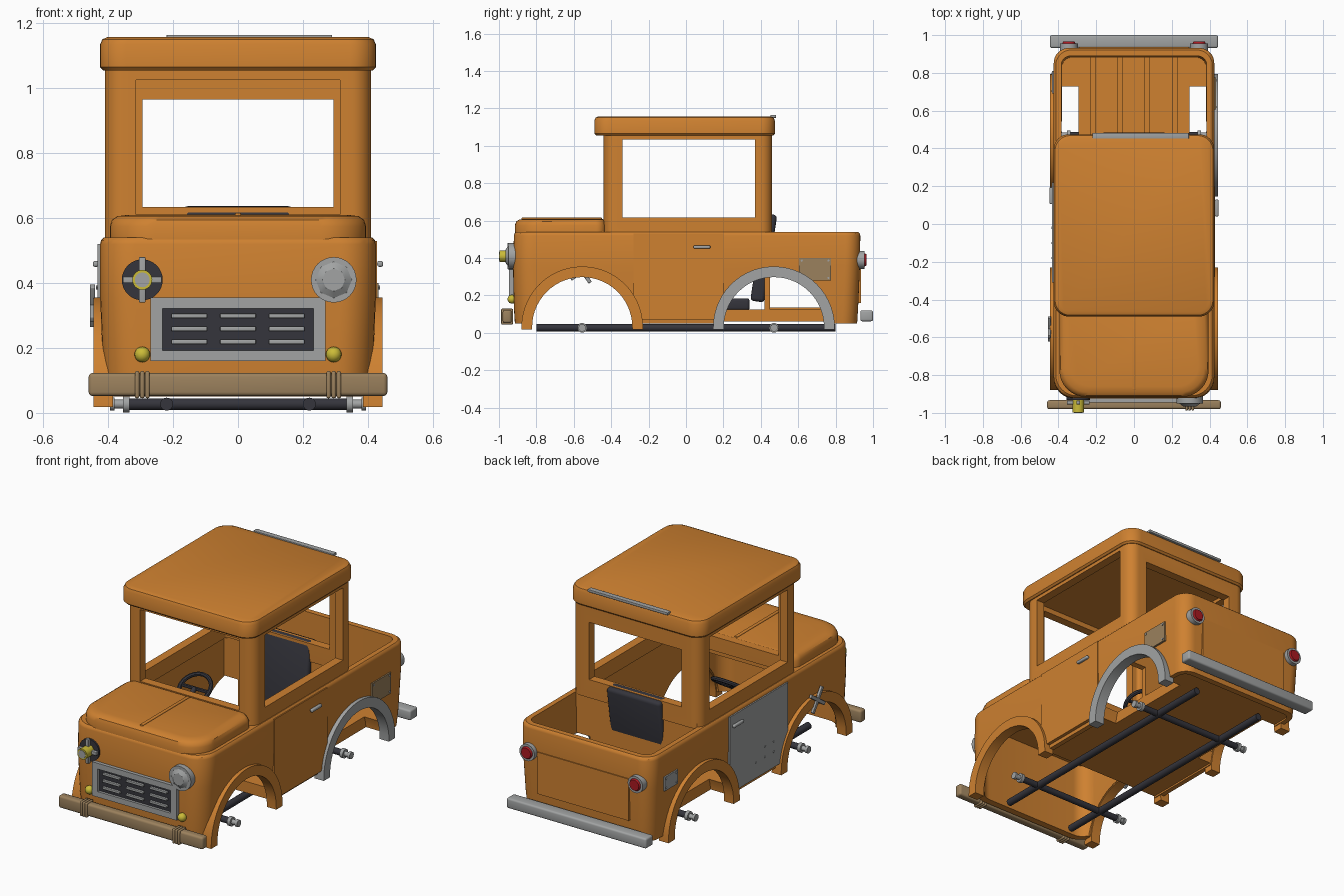
import bpy, bmesh, math
from mathutils import Vector, Matrix

if "Cube" in bpy.data.objects:
    bpy.data.objects.remove(bpy.data.objects["Cube"])

def mat(name, c):
    m = bpy.data.materials.new(name)
    m.diffuse_color = (*c, 1)
    m.use_nodes = True
    m.node_tree.nodes["Principled BSDF"].inputs["Base Color"].default_value = m.diffuse_color
    return m

ORANGE = mat("orange paint", (0.62, 0.22, 0.03))
GRAY = mat("gray metal", (0.36, 0.37, 0.37))
DARK = mat("dark rubber", (0.035, 0.035, 0.045))
TAN = mat("tan wood", (0.33, 0.22, 0.11))
YELLOW = mat("yellow lamp", (0.6, 0.5, 0.04))
RED = mat("red lamp", (0.4, 0.01, 0.015))

def finish(name, bm, m):
    bmesh.ops.recalc_face_normals(bm, faces=bm.faces)
    me = bpy.data.meshes.new(name)
    bm.to_mesh(me)
    bm.free()
    ob = bpy.data.objects.new(name, me)
    bpy.context.collection.objects.link(ob)
    me.materials.append(m)
    for p in me.polygons:
        p.use_smooth = True
    me.set_sharp_from_angle(angle=math.radians(35))
    return ob

def box(name, lo, hi, m, bev=0.0, rot=None):
    """Box from two corners, optionally bevelled, rot=(axis, degrees) about its centre."""
    bm = bmesh.new()
    lo, hi = Vector(lo), Vector(hi)
    bmesh.ops.create_cube(bm, size=1, matrix=Matrix.Diagonal((*(hi - lo), 1)))
    if bev:
        bmesh.ops.bevel(bm, geom=bm.edges[:], offset=bev, segments=3, profile=0.5, affect='EDGES')
    M = Matrix.Translation((lo + hi) / 2)
    if rot:
        M = M @ Matrix.Rotation(math.radians(rot[1]), 4, rot[0])
    bm.transform(M)
    return finish(name, bm, m)

def rod(name, a, b, r, m, n=24, r2=None):
    a, b = Vector(a), Vector(b)
    d = b - a
    bm = bmesh.new()
    M = Matrix.Translation((a + b) / 2) @ d.to_track_quat('Z', 'Y').to_matrix().to_4x4()
    bmesh.ops.create_cone(bm, cap_ends=True, segments=n, radius1=r, radius2=r if r2 is None else r2,
                          depth=d.length, matrix=M)
    return finish(name, bm, m)

def ball(name, c, r, m):
    bm = bmesh.new()
    bmesh.ops.create_uvsphere(bm, u_segments=16, v_segments=10, radius=r, matrix=Matrix.Translation(c))
    return finish(name, bm, m)

def rr(hx, y0, y1, rf, rb, z, n=8):
    """Rounded rectangle loop, front radius rf, back radius rb."""
    pts = []
    for sx, y, r, a0 in ((1, y1, rb, 0), (-1, y1, rb, 90), (-1, y0, rf, 180), (1, y0, rf, 270)):
        cx, cy = sx * (hx - r), y + (r if y == y0 else -r)
        for i in range(n + 1):
            a = math.radians(a0 + 90 * i / n)
            pts.append((cx + r * math.cos(a), cy + r * math.sin(a), z))
    return pts

def loft(name, loops, m, ring=False):
    bm = bmesh.new()
    L = [[bm.verts.new(p) for p in lp] for lp in loops]
    k = len(L[0])
    for j in range(len(L) if ring else len(L) - 1):
        A, B = L[j], L[(j + 1) % len(L)]
        for i in range(k):
            bm.faces.new((A[i], A[(i + 1) % k], B[(i + 1) % k], B[i]))
    if not ring:
        bm.faces.new(L[0])
        bm.faces.new(L[-1])
    return finish(name, bm, m)

def cut(ob, *cutters):
    for c in cutters:
        md = ob.modifiers.new("cut", 'BOOLEAN')
        md.operation, md.object, md.solver = 'DIFFERENCE', c, 'EXACT'
    dg = bpy.context.evaluated_depsgraph_get()
    me = bpy.data.meshes.new_from_object(ob.evaluated_get(dg))
    ob.modifiers.clear()
    ob.data = me
    me.set_sharp_from_angle(angle=math.radians(35))

FY, RY, AZ = -0.555, 0.47, 0.03          # wheel arch centres
arches = [rod("arch_cutter", (s * 0.295, y, AZ), (s * 0.7, y, AZ), 0.275, ORANGE, 48)
          for s in (1, -1) for y in (FY, RY)]

# body tub
body = loft("body", [rr(0.408, -0.915, 0.915, .11, .08, 0.05), rr(0.415, -0.92, 0.92, .11, .08, 0.13),
                     rr(0.425, -0.925, 0.93, .11, .08, 0.36), rr(0.425, -0.92, 0.932, .11, .08, 0.52),
                     rr(0.422, -0.917, 0.929, .11, .08, 0.532), rr(0.414, -0.909, 0.921, .11, .08, 0.54),
                     rr(0.385, -0.88, 0.89, .08, .05, 0.54), rr(0.38, -0.875, 0.88, .08, .05, 0.05)], ORANGE, True)
floor = box("floor", (-0.385, -0.28, 0.06), (0.385, 0.89, 0.125), ORANGE)
bulkhead = box("bulkhead", (-0.385, 0.42, 0.1), (0.385, 0.45, 0.56), ORANGE)
door = box("right_door", (0.41, -0.28, 0.07), (0.429, 0.2, 0.53), ORANGE)
panel = box("left_door_panel", (-0.433, -0.31, 0.08), (-0.41, 0.22, 0.52), GRAY)
for o in (body, floor, bulkhead, door, panel):
    cut(o, *arches)
loft("cowl", [rr(0.39, -0.89, -0.41, .09, .01, 0.50), rr(0.39, -0.89, -0.41, .09, .01, 0.54)], ORANGE)
for i, x in enumerate((-0.217, -0.073, 0.068, 0.215)):
    box(f"bed_rib_{i}", (x - .014, 0.45, 0.12), (x + .014, 0.89, 0.135), ORANGE)
box("tailgate_panel", (-0.29, 0.9, 0.16), (0.29, 0.936, 0.4), ORANGE)

# hood
loft("hood", [rr(0.395, -0.915, -0.43, .14, .05, 0.53), rr(0.395, -0.915, -0.43, .14, .05, 0.575),
              rr(0.388, -0.908, -0.435, .14, .05, 0.595), rr(0.372, -0.892, -0.44, .13, .04, 0.606),
              rr(0.34, -0.86, -0.45, .11, .03, 0.61)], ORANGE)
box("hood_ridge", (-0.009, -0.88, 0.6), (0.009, -0.45, 0.616), ORANGE, 0.004)

# cab with window openings
cab = loft("cab", [rr(0.41, -0.44, 0.46, .06, .06, 0.53), rr(0.41, -0.44, 0.46, .06, .06, 1.08),
                   rr(0.36, -0.39, 0.41, .02, .02, 1.08), rr(0.36, -0.39, 0.41, .02, .02, 0.53)], ORANGE, True)
wins = [box("window_cutter", (-0.6, -0.34, 0.618), (0.6, 0.37, 1.035), ORANGE),
        box("window_cutter", (-0.315, -0.6, 0.612), (0.315, -0.2, 1.025), ORANGE),
        box("window_cutter", (-0.295, 0.3, 0.635), (0.295, 0.6, 0.965), ORANGE)]
cut(cab, *wins)
for c in arches + wins:
    bpy.data.objects.remove(c)

# roof
loft("roof", [rr(0.415, -0.48, 0.465, .07, .07, 1.055), rr(0.425, -0.49, 0.475, .08, .08, 1.065),
              rr(0.425, -0.49, 0.475, .08, .08, 1.135), rr(0.418, -0.483, 0.468, .08, .08, 1.151),
              rr(0.402, -0.467, 0.452, .07, .07, 1.158)], ORANGE)
box("roof_strip", (-0.22, 0.452, 1.15), (0.29, 0.482, 1.165), GRAY, 0.002)

# wheel arch flares
def flare(name, s, yc, m):
    n, ri, ro = 28, 0.268, 0.325
    path = [(math.cos(math.pi * i / n), math.sin(math.pi * i / n)) for i in range(n + 1)]
    bm = bmesh.new()
    secs = []
    for i, (c, sn) in enumerate(path):
        z0 = -0.012 if i in (0, n) else 0
        secs.append([bm.verts.new((s * x, yc + r * c, AZ + r * sn + z0))
                     for x, r in ((.385, ri), (.445, ri), (.445, ro), (.385, ro))])
    for A, B in zip(secs, secs[1:]):
        for j in range(4):
            bm.faces.new((A[j], A[(j + 1) % 4], B[(j + 1) % 4], B[j]))
    bm.faces.new(secs[0])
    bm.faces.new(secs[-1])
    finish(name, bm, m)

flare("front_right_flare", 1, FY, ORANGE)
flare("front_left_flare", -1, FY, ORANGE)
flare("rear_right_flare", 1, RY, GRAY)
flare("rear_left_flare", -1, RY, ORANGE)
for i, a in enumerate((35, 125)):
    box(f"left_cross_bar_{i}", (-0.456, FY - .075, 0.32), (-0.44, FY + .075, 0.34), GRAY, 0.003, ('X', a))

# chassis rails, axles and hubs
for s, side in ((1, "right"), (-1, "left")):
    rod(f"{side}_rail", (s * .22, -0.8, .027), (s * .22, 0.8, .027), 0.02, DARK, 16)
    for y, e in ((FY, "front"), (RY, "rear")):
        rod(f"{e}_{side}_hub", (s * .335, y, .027), (s * .395, y, .027), 0.014, GRAY, 16)
        rod(f"{e}_{side}_hub_collar", (s * .335, y, .027), (s * .355, y, .027), 0.026, GRAY, 16)
        rod(f"{e}_{side}_hub_cap", (s * .38, y, .027), (s * .395, y, .027), 0.02, GRAY, 16)
for y, e in ((FY, "front"), (RY, "rear")):
    rod(f"{e}_axle", (-0.34, y, .027), (0.34, y, .027), 0.018, DARK, 16)

# grille
for i, (a, b) in enumerate((((-.27, .16), (.27, .192)), ((-.27, .322), (.27, .355)),
                            ((-.27, .19), (-.232, .325)), ((.232, .19), (.27, .325)))):
    box(f"grille_frame_{i}", (a[0], -0.945, a[1]), (b[0], -0.9, b[1]), GRAY)
box("grille_back", (-.24, -0.93, .185), (.24, -0.9, .33), DARK)
for x in (-.15, 0, .15):
    for z in (.219, .259, .299):
        box("grille_slat", (x - .055, -0.943, z - .007), (x + .055, -0.925, z + .007), GRAY, 0.003)

# headlights: whole one on the right, broken one on the left
X, Z = 0.295, 0.41
rod("right_headlight_rim", (X, -0.9, Z), (X, -0.95, Z), 0.07, GRAY, 32)
rod("right_headlight_lens", (X, -0.95, Z), (X, -0.965, Z), 0.056, GRAY, 8, 0.035)
rod("left_headlight_socket", (-X, -0.9, Z), (-X, -0.932, Z), 0.063, DARK, 32)
box("left_headlight_bar_v", (-X - .01, -0.955, Z - .07), (-X + .01, -0.935, Z + .07), GRAY, 0.003)
box("left_headlight_bar_h", (-X - .06, -0.955, Z - .01), (-X + .06, -0.935, Z + .01), GRAY, 0.003)
rod("left_headlight_bulb", (-X, -0.93, Z), (-X, -0.997, Z), 0.031, YELLOW, 16)
rod("left_headlight_tip", (-X, -0.99, Z), (-X, -1.0, Z), 0.023, GRAY, 16)
for s in (1, -1):
    ball("turn_signal", (s * X, -0.93, 0.18), 0.024, YELLOW)
    # tail lights
    rod("tail_light_rim", (s * .345, 0.9, .39), (s * .345, 0.955, .39), 0.048, GRAY, 24)
    rod("tail_light", (s * .345, 0.95, .39), (s * .345, 0.965, .39), 0.038, RED, 24, 0.03)
    # rope wraps on the front bumper
    for dx in (-.016, 0, .016):
        box("bumper_wrap", (s * X + dx - .007, -0.988, .045), (s * X + dx + .007, -0.925, .129), TAN, 0.006)

# bumpers
box("front_bumper", (-0.46, -0.98, 0.052), (0.46, -0.933, 0.123), TAN, 0.012)
box("rear_bumper", (-0.445, 0.932, 0.062), (0.445, 1.0, 0.12), GRAY, 0.01)

# side details
for s in (1, -1):
    y = 0.085 if s > 0 else 0.15
    box("door_handle", (s * .438 - .009, y - .045, .45), (s * .438 + .009, y + .045, .468), GRAY, 0.006)
for s, y0, y1, z0, z1, m in ((1, .605, .775, .28, .40, TAN), (-1, .69, .81, .32, .40, GRAY)):
    box("side_patch", (s * .427 - .006, y0, z0), (s * .427 + .006, y1, z1), m)
    for y in (y0 + .014, y1 - .014):
        for z in (z0 + .014, z1 - .014):
            rod("patch_bolt", (s * .43, y, z), (s * .437, y, z), 0.006, GRAY, 8)
for y, z in ((-.02, .17), (-.1, .17), (-.18, .17), (-.1, .23), (-.18, .23)):
    rod("panel_bolt", (-.43, y, z), (-.437, y, z), 0.006, GRAY, 8)

# seat and steering wheel
box("seat_base", (-0.17, 0.1, 0.12), (0.17, 0.34, 0.185), DARK, 0.015)
box("seat_back", (-0.172, 0.378, 0.165), (0.172, 0.453, 0.637), DARK, 0.018, ('X', -8.5))
bm = bmesh.new()
n, k = 24, 8
g = [[bm.verts.new(((.09 + .012 * math.cos(b)) * math.cos(a), (.09 + .012 * math.cos(b)) * math.sin(a),
      .012 * math.sin(b))) for b in (math.tau * j / k for j in range(k))] for a in (math.tau * i / n for i in range(n))]
for i in range(n):
    for j in range(k):
        bm.faces.new((g[i][j], g[(i + 1) % n][j], g[(i + 1) % n][(j + 1) % k], g[i][(j + 1) % k]))
bm.transform(Matrix.Translation((-0.17, -0.15, 0.5)) @ Matrix.Rotation(math.radians(35), 4, 'X'))
finish("steering_wheel", bm, DARK)
box("steering_spoke", (-0.26, -0.158, 0.492), (-0.08, -0.142, 0.508), DARK, 0.003)
rod("steering_column", (-0.17, -0.15, 0.5), (-0.17, -0.4, 0.36), 0.014, DARK, 12)
